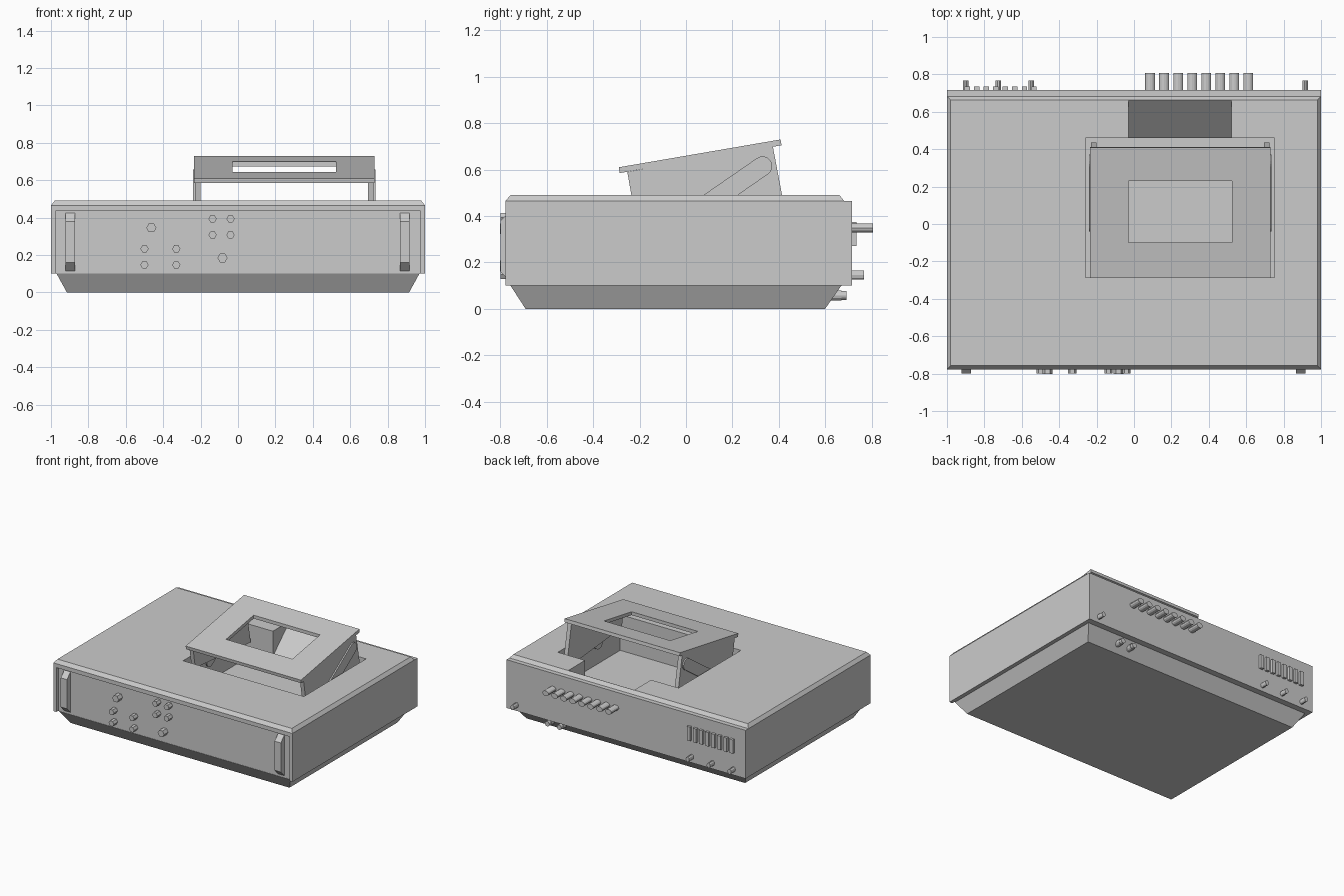
import bpy, bmesh, math
from mathutils import Vector

if "Cube" in bpy.data.objects:
    bpy.data.objects.remove(bpy.data.objects["Cube"])


def make(name, verts, faces):
    me = bpy.data.meshes.new(name)
    me.from_pydata(verts, [], faces)
    bm = bmesh.new()
    bm.from_mesh(me)
    bmesh.ops.recalc_face_normals(bm, faces=bm.faces)
    bm.to_mesh(me)
    bm.free()
    ob = bpy.data.objects.new(name, me)
    bpy.context.collection.objects.link(ob)
    return ob


def loft(name, a, b):
    """Solid between two matching rings of points."""
    n = len(a)
    faces = [tuple(range(n)), tuple(range(n, 2 * n))]
    faces += [(i, (i + 1) % n, n + (i + 1) % n, n + i) for i in range(n)]
    return make(name, a + b, faces)


def rect(x0, x1, y0, y1, z):
    return [(x0, y0, z), (x1, y0, z), (x1, y1, z), (x0, y1, z)]


def box(name, x0, x1, y0, y1, z0, z1):
    return loft(name, rect(x0, x1, y0, y1, z0), rect(x0, x1, y0, y1, z1))


def prism(name, yz, x0, x1):
    """Side profile extruded along x."""
    return loft(name, [(x0, y, z) for y, z in yz], [(x1, y, z) for y, z in yz])


def rod(name, x, z, y0, y1, rx, rz, sides):
    """Round part pointing along y."""
    ang = [2 * math.pi * i / sides for i in range(sides)]
    ring = lambda y: [(x + rx * math.cos(t), y, z + rz * math.sin(t)) for t in ang]
    return loft(name, ring(y0), ring(y1))


def cut(ob, cutter):
    m = ob.modifiers.new("cut", 'BOOLEAN')
    m.operation = 'DIFFERENCE'
    m.solver = 'EXACT'
    m.object = cutter
    bpy.context.view_layer.objects.active = ob
    bpy.ops.object.modifier_apply(modifier=m.name)


# Case: tapered base, chassis, chamfered lid
loft("base", rect(-.915, .915, -.692, .60, 0), rect(-.97, .97, -.757, .67, .1))
chassis = box("chassis", -1, 1, -.755, .716, .1, .465)
lid = loft("lid", rect(-1, 1, -.778, .682, .465), rect(-.98, .98, -.757, .662, .49))

# Raised frame around the front panel
for s in (-1, 1):
    box("front_frame_side", min(s, s * .975), max(s, s * .975), -.778, -.755, .1, .465)
box("front_frame_top", -.975, .975, -.778, -.755, .435, .465)

# Well in the top, with a sloped notch behind it
well = box("well_cutter", -.26, .75, -.285, .46, .22, .6)
notch = prism("notch_cutter", [(.40, .30), (.46, .30), (.66, .49), (.66, .6), (.40, .6)], -.03, .522)
for ob in (chassis, lid):
    for c in (well, notch):
        cut(ob, c)
for c in (well, notch):
    bpy.data.objects.remove(c)

# Raised hatch plate with a window through it
plate = prism("hatch_plate", [(-.29, .61), (.408, .73), (.412, .705), (-.286, .585)], -.235, .73)
window = box("window_cutter", -.03, .525, -.10, .23, .5, .9)
cut(plate, window)
bpy.data.objects.remove(window)

# Hatch side walls and their sliding stays, mirrored about the hatch centre
mid = .2475
wall = [(-.253, .590), (-.225, .43), (.437, .37), (.374, .702)]
top, low, r = Vector((.33, .615)), Vector((0, .387)), .042
base = math.atan2(top.y - low.y, top.x - low.x)
stay = []
for centre, start in ((top, base - math.pi / 2), (low, base + math.pi / 2)):
    for i in range(9):
        t = start + math.pi * i / 8
        stay.append((centre.x + r * math.cos(t), centre.y + r * math.sin(t)))
for s in (-1, 1):
    prism("hatch_wall", wall, mid + s * .447, mid + s * .478)
    prism("hatch_stay", stay, mid + s * .478, mid + s * .488)

# Front handles
for x in (-.897, .892):
    prism("handle", [(-.755, .425), (-.80, .38), (-.80, .16), (-.755, .115)], x - .026, x + .026)

# Front buttons: eight small, two larger
small = [(x, z) for x in (-.5, -.33) for z in (.147, .233)]
small += [(x, z) for x in (-.136, -.04) for z in (.307, .393)]
for x, z in small:
    rod("button", x, z, -.80, -.755, .022, .022, 6)
for x, z in ((-.463, .345), (-.083, .184)):
    rod("large_button", x, z, -.803, -.755, .027, .027, 6)

# Rear connectors and vents
for i in range(8):
    rod("rear_socket", .086 + .075 * i, .348, .71, .806, .026, .02, 12)
    x = -.535 - .051 * i
    box("vent_bar", x - .014, x + .014, .71, .735, .27, .375)
for x in (-.9, -.725, -.55, .915):
    rod("rear_pin", x, .145, .71, .768, .015, .02, 10)
for x in (.576, .677):
    rod("base_socket", x, .057, .60, .67, .022, .022, 12)
    rod("base_socket_tip", x, .057, .67, .693, .019, .019, 12)
